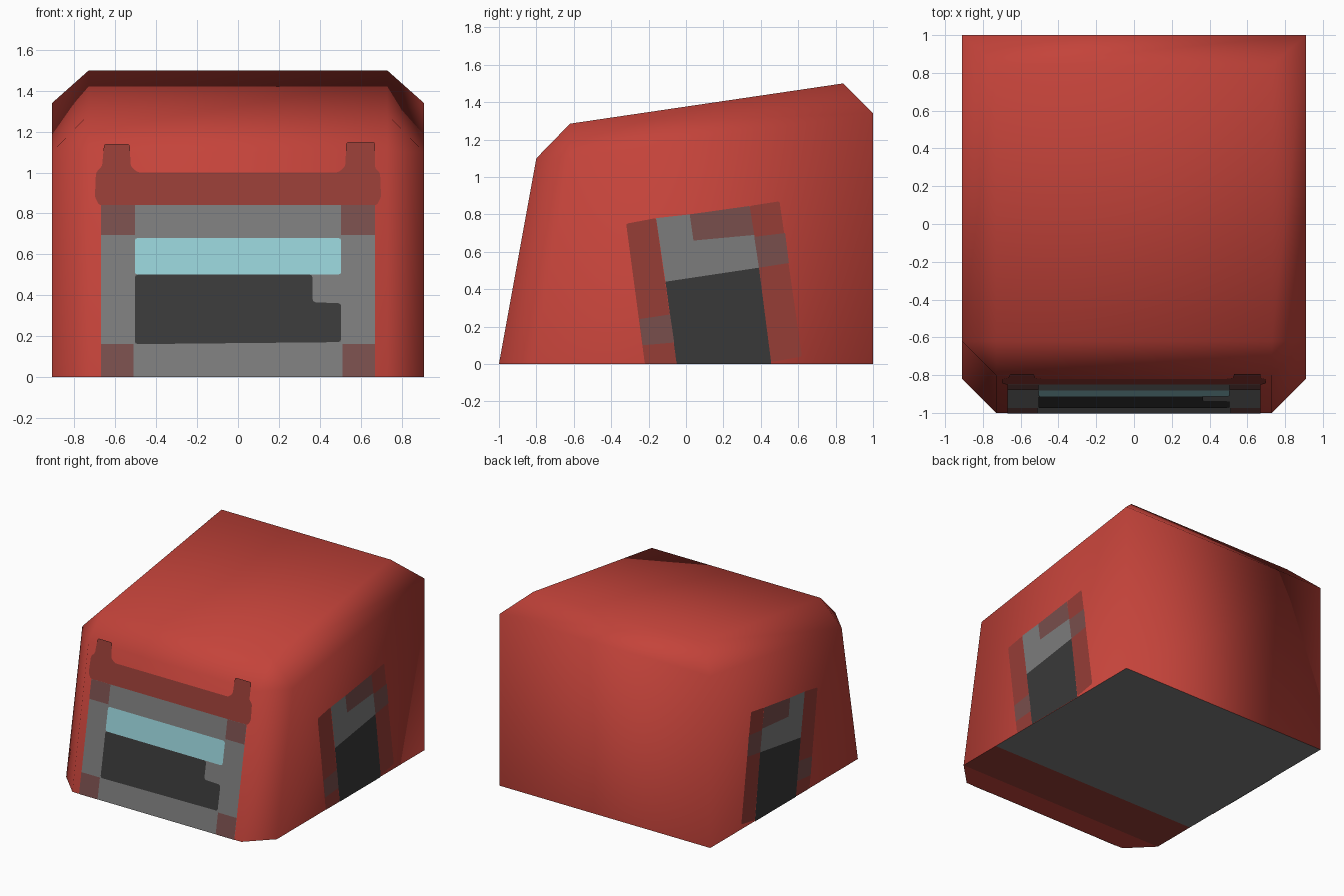
import bpy, bmesh
from mathutils import Vector

if "Cube" in bpy.data.objects:
    bpy.data.objects.remove(bpy.data.objects["Cube"])


def material(name, hex_code):
    rgb = [int(hex_code[i:i + 2], 16) / 255 for i in (0, 2, 4)]
    lin = [c / 12.92 if c <= 0.04045 else ((c + 0.055) / 1.055) ** 2.4 for c in rgb]
    m = bpy.data.materials.new(name)
    m.diffuse_color = (*lin, 1)
    m.use_nodes = True
    m.node_tree.nodes["Principled BSDF"].inputs["Base Color"].default_value = m.diffuse_color
    return m


RED = material("red", "C4433A")
DARK_RED = material("dark red", "963D36")
BROWN = material("greyish red", "784E4C")
GREY = material("grey", "7C7C7C")
CYAN = material("pale cyan", "96D0D6")
DARK = material("charcoal", "393939")


def finish(name, bm, mats):
    mesh = bpy.data.meshes.new(name)
    bm.to_mesh(mesh)
    bm.free()
    for m in mats:
        mesh.materials.append(m)
    ob = bpy.data.objects.new(name, mesh)
    bpy.context.collection.objects.link(ob)
    return ob


# Chamfered shell: half-width W, flat-panel half-width N
W, N = 0.91, 0.73
bm = bmesh.new()
P = {}
for s in (-1, 1):
    for key, co in {
        "front_low": (N, -1, 0), "front_top": (N, -0.8, 1.1),
        "side_low": (W, -0.82, 0), "side_top": (W, -0.62, 1.1),
        "roof_front": (N, -0.62, 1.285), "roof_back": (N, 0.84, 1.5),
        "back_top": (W, 1, 1.34), "back_low": (W, 1, 0),
    }.items():
        P[key, s] = bm.verts.new((co[0] * s, co[1], co[2]))
# panels spanning the width
for a, b in (("front_low", "front_top"), ("front_top", "roof_front"),
             ("roof_front", "roof_back"), ("roof_back", "back_top"),
             ("back_top", "back_low")):
    bm.faces.new((P[a, -1], P[a, 1], P[b, 1], P[b, -1]))
# mirrored side panels
for s in (-1, 1):
    for ring in (("front_low", "side_low", "side_top", "front_top"),
                 ("front_top", "side_top", "roof_front"),
                 ("roof_front", "side_top", "back_top", "roof_back"),
                 ("side_low", "back_low", "back_top", "side_top")):
        bm.faces.new([P[k, s] for k in ring[::s]])
for f in bm.faces:
    f.smooth = True
finish("shell", bm, [RED])

# Underside in three bands from back to front
bm = bmesh.new()
rows = [(W, 1), (W, -0.46), (W, -0.82), (N, -1)]
for i in range(3):
    (w0, y0), (w1, y1) = rows[i], rows[i + 1]
    f = bm.faces.new([bm.verts.new(c) for c in
                      ((-w0, y0, 0), (w0, y0, 0), (w1, y1, 0), (-w1, y1, 0))])
    f.material_index = i
finish("underside", bm, [GREY, DARK_RED, RED])


def plate(name, pts, place, normal, layer, mat, radius=0.0):
    """Thin painted plate; layer sets how far it floats over the panel."""
    normal = Vector(normal).normalized()
    bm = bmesh.new()
    f = bm.faces.new([bm.verts.new(Vector(place(*p)) + normal * 0.002 * layer)
                      for p in pts])
    f.normal_update()
    if f.normal.dot(normal) < 0:
        f.normal_flip()
    if radius:
        bmesh.ops.bevel(bm, geom=bm.verts[:], offset=radius, segments=2,
                        profile=0.5, affect='VERTICES')
    finish(name, bm, [mat])


def rect(x0, x1, z0, z1):
    return [(x0, z0), (x1, z0), (x1, z1), (x0, z1)]


# Front details, in x and z on the sloped front panel
def front(name, pts, layer, mat, radius=0.0):
    plate(name, pts, lambda x, z: (x, -1 + z * 0.2 / 1.1, z),
          (0, -1.1, 0.2), layer, mat, radius)


front("front_frame", rect(-0.67, 0.67, 0, 0.84), 1, GREY)
front("front_brow", [(-0.68, 0.84), (0.68, 0.84), (0.70, 0.88), (0.695, 1.0),
                     (0.67, 1.02), (0.67, 1.15), (0.53, 1.15), (0.525, 1.03),
                     (0.49, 1.0), (-0.49, 1.0), (-0.525, 1.03), (-0.53, 1.14),
                     (-0.655, 1.14), (-0.665, 1.03), (-0.695, 1.0), (-0.70, 0.88)],
      1, DARK_RED, 0.012)
for s, side in ((-1, "left"), (1, "right")):
    front("frame_top_corner_" + side, rect(0.505 * s, 0.67 * s, 0.695, 0.84), 2, BROWN)
    front("frame_low_corner_" + side, rect(0.51 * s, 0.67 * s, 0, 0.16), 2, BROWN)
front("front_light_band", rect(-0.505, 0.505, 0.50, 0.68), 2, CYAN, 0.015)
front("front_opening", [(-0.505, 0.16), (0.505, 0.17), (0.505, 0.36), (0.365, 0.365),
                        (0.365, 0.50), (-0.505, 0.50)], 2, DARK, 0.015)

# Side doors, in y and z, mirrored
for s, side in ((-1, "left"), (1, "right")):
    def door(name, pts, layer, mat, radius=0.0):
        plate(name + "_" + side, pts, lambda y, z: (W * s, y, z),
              (s, 0, 0), layer, mat, radius)

    door("door_border_front", [(-0.32, 0.75), (-0.16, 0.78), (-0.05, 0), (-0.22, 0)],
         1, DARK_RED, 0.01)
    door("door_border_back", [(0.34, 0.845), (0.50, 0.87), (0.62, 0.04), (0.455, 0.01)],
         1, DARK_RED, 0.01)
    door("door_hinge_front", [(-0.25, 0.24), (-0.085, 0.265), (-0.063, 0.115),
                              (-0.232, 0.10)], 2, BROWN)
    door("door_hinge_back", [(0.365, 0.68), (0.53, 0.70), (0.55, 0.54), (0.39, 0.515)],
         2, BROWN)
    door("door_lintel", [(-0.16, 0.78), (0.02, 0.80), (0.04, 0.66), (0.365, 0.69),
                         (0.39, 0.515), (-0.11, 0.44)], 2, GREY)
    door("door_lintel_corner", [(0.02, 0.80), (0.34, 0.845), (0.365, 0.69),
                                (0.04, 0.66)], 2, BROWN)
    door("door_opening", [(-0.11, 0.44), (0.39, 0.515), (0.455, 0.01), (0.455, 0),
                          (-0.05, 0)], 2, DARK)
